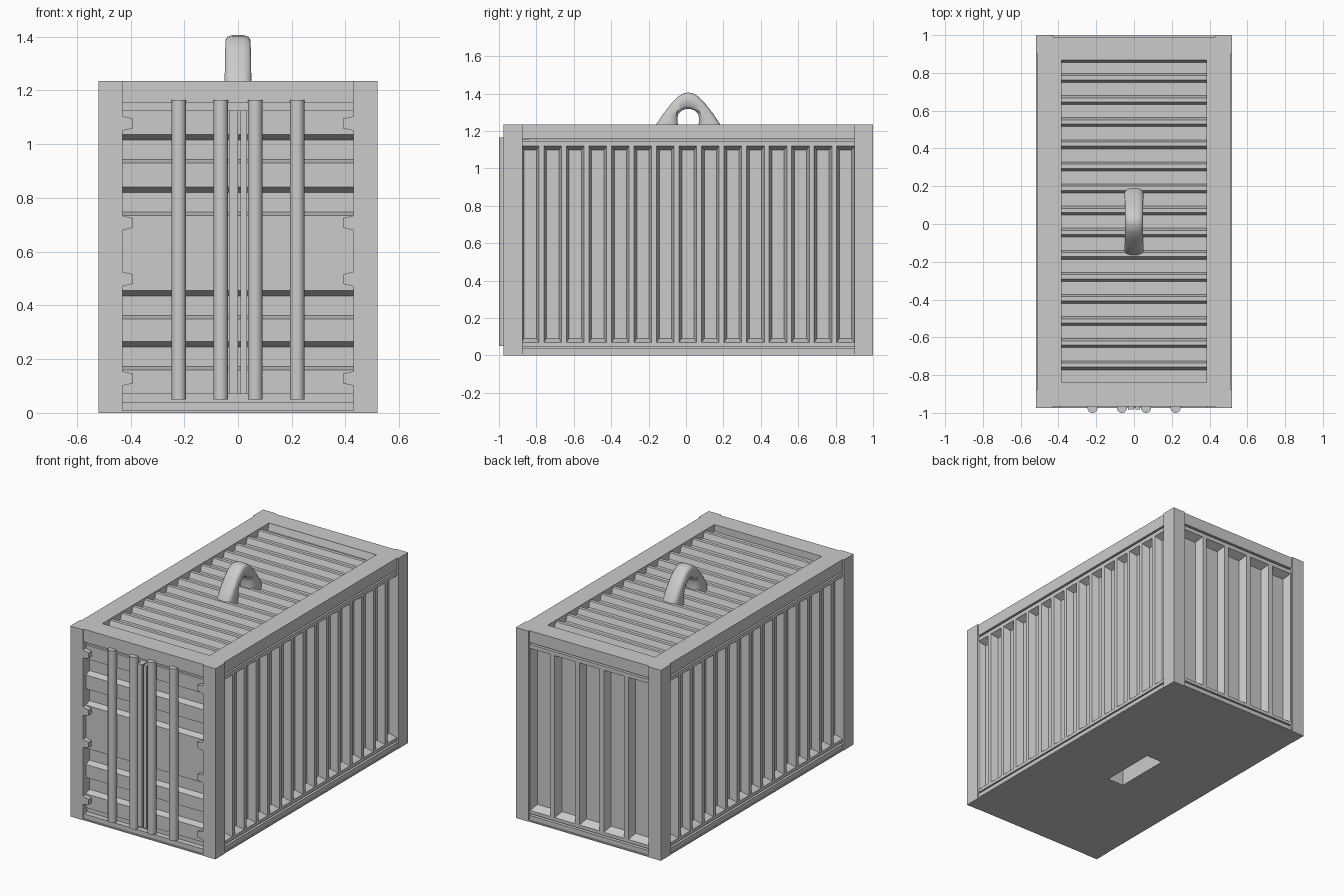
import bpy, bmesh, math
from mathutils import Vector

cube = bpy.data.objects.get("Cube")
if cube:
    bpy.data.objects.remove(cube, do_unlink=True)

GREY = (0.6, 0.6, 0.6, 1)
mat = bpy.data.materials.new("steel_grey")
mat.use_nodes = True
mat.diffuse_color = GREY
mat.node_tree.nodes["Principled BSDF"].inputs["Base Color"].default_value = GREY


def finish(name, bm):
    mesh = bpy.data.meshes.new(name)
    bm.to_mesh(mesh)
    bm.free()
    mesh.materials.append(mat)
    obj = bpy.data.objects.new(name, mesh)
    bpy.context.collection.objects.link(obj)
    return obj


def smooth(obj, angle):
    bpy.ops.object.select_all(action="DESELECT")
    obj.select_set(True)
    bpy.context.view_layer.objects.active = obj
    bpy.ops.object.shade_smooth_by_angle(angle=math.radians(angle))


def box(name, xs, ys, zs):
    bm = bmesh.new()
    bmesh.ops.create_cube(bm, size=1)
    for v in bm.verts:
        v.co = [a + (b - a) * (c + 0.5) for (a, b), c in zip((xs, ys, zs), v.co)]
    return finish(name, bm)


def pocket_panel(name, origin, across, length, count, rib, depth, slope):
    """Upright sheet with turned-in edges and a row of tapered pockets."""
    across = Vector(across)
    inward = Vector((0, 0, 1)).cross(across)
    pitch = (length + rib) / count
    us = [-0.01]
    for i in range(count):
        us += [i * pitch, i * pitch + pitch - rib]
    us.append(length + 0.01)
    rows = [(0.049, 0.075), (0.049, 0), (0.07, 0), (1.12, 0), (1.146, 0), (1.146, 0.075)]
    bm = bmesh.new()
    grid = [[bm.verts.new(Vector(origin) + across * u + inward * d + Vector((0, 0, z)))
             for z, d in rows] for u in us]
    pockets = []
    for i in range(len(us) - 1):
        for j in range(len(rows) - 1):
            f = bm.faces.new((grid[i][j], grid[i + 1][j],
                              grid[i + 1][j + 1], grid[i][j + 1]))
            if i % 2 and j == 2:
                pockets.append(f)
    bm.normal_update()
    bmesh.ops.inset_individual(bm, faces=pockets, thickness=slope, depth=-depth)
    # End slopes are a little longer than side slopes
    for f in pockets:
        for v in f.verts:
            v.co.z += 0.007 if v.co.z < 0.6 else -0.007
    return finish(name, bm)


def folded_sheet(name, points, half_width):
    """Sheet made by sweeping a (y, z) profile along x."""
    bm = bmesh.new()
    rows = [[bm.verts.new((x, y, z)) for x in (-half_width, half_width)]
            for y, z in points]
    for a, b in zip(rows, rows[1:]):
        bm.faces.new((a[0], a[1], b[1], b[0]))
    return finish(name, bm)


# Corner posts and the rails between them
for side, sx in (("left", 1), ("right", -1)):
    px = sorted((sx * 0.43, sx * 0.52))
    box(f"front_{side}_post", px, (-0.975, -0.875), (0, 1.235))
    box(f"back_{side}_post", px, (0.9, 1), (0, 1.235))
    box(f"{side}_top_rail", sorted((sx * 0.385, sx * 0.511)), (-0.875, 0.9), (1.158, 1.235))
box("front_top_rail", (-0.43, 0.43), (-0.966, -0.84), (1.153, 1.235))
box("back_top_rail", (-0.43, 0.43), (0.867, 0.991), (1.158, 1.235))

# Floor and inner core with a slot cut up from below
slot = box("slot_cutter", (-0.058, 0.058), (-0.175, 0.195), (-0.1, 0.9))
slot.hide_render = True
slot.hide_viewport = True
slot.display_type = "WIRE"
for part in (box("floor_plate", (-0.518, 0.518), (-0.973, 0.998), (0, 0.008)),
             box("bottom_rails", (-0.511, 0.511), (-0.966, 0.991), (0.004, 0.038)),
             box("inner_core", (-0.44, 0.44), (-0.89, 0.92), (0.02, 1.155))):
    cut = part.modifiers.new("slot", "BOOLEAN")
    cut.operation = "DIFFERENCE"
    cut.object = slot

# Corrugated side and back walls
pocket_panel("left_wall", (0.509, -0.88, 0), (0, 1, 0), 1.78, 15, 0.026, 0.045, 0.021)
pocket_panel("right_wall", (-0.509, 0.9, 0), (0, -1, 0), 1.78, 15, 0.026, 0.045, 0.021)
pocket_panel("back_wall", (0.425, 0.989, 0), (-1, 0, 0), 0.85, 5, 0.03, 0.05, 0.025)

# Corrugated roof: low troughs between narrow ribs
LOW, HIGH = 1.19, 1.226
roof = [(-0.85, LOW)]
for i in range(14):
    y = -0.772 + i * 0.117
    roof += [(y, LOW), (y + 0.014, HIGH), (y + 0.036, HIGH), (y + 0.048, LOW)]
roof += [(0.855, LOW), (0.868, 1.235)]
folded_sheet("roof", roof, 0.386)

# Doors: one sheet with four horizontal troughs
door = [(-0.93, 0.03), (-0.93, 0.07), (-0.945, 0.07)]
for z in (0.16, 0.35, 0.735, 0.93):
    door += [(-0.945, z), (-0.905, z + 0.013), (-0.905, z + 0.085), (-0.945, z + 0.106)]
door += [(-0.945, 1.125), (-0.93, 1.125), (-0.93, 1.17)]
folded_sheet("doors", door, 0.435)

# Tapered hinge tabs reaching from the posts over both door edges
for side, sx in (("left", 1), ("right", -1)):
    for n, z in enumerate((0.128, 0.498, 0.707, 1.077)):
        tab = box(f"{side}_hinge_{n + 1}", sorted((sx * 0.39, sx * 0.43)),
                  (-0.975, -0.93), (z - 0.027, z + 0.027))
        for v in tab.data.vertices:
            if abs(v.co.x) < 0.4:
                v.co.z = z + (v.co.z - z) * 0.65

# Seal strips where the doors meet
box("right_door_seal", (-0.033, 0), (-0.982, -0.89), (0.07, 1.125))
box("left_door_seal", (0.009, 0.033), (-0.982, -0.89), (0.07, 1.125))

# Locking bars
for n, x in enumerate((-0.22, -0.064, 0.064, 0.22)):
    bm = bmesh.new()
    bmesh.ops.create_cone(bm, cap_ends=True, segments=24, radius1=0.027,
                          radius2=0.027, depth=1.115)
    bmesh.ops.translate(bm, verts=bm.verts, vec=(x, -0.973, 0.6075))
    smooth(finish(f"locking_bar_{n + 1}", bm), 40)

# Carrying loop: rounded section swept between an inner and an outer arch
outer = [(0.195, 1.17), (0.172, 1.235), (0.135, 1.29), (0.09, 1.348),
         (0.055, 1.384), (0.025, 1.402), (0, 1.406)]
inner = [(0.08, 1.17), (0.075, 1.235), (0.071, 1.275), (0.058, 1.303),
         (0.038, 1.322), (0.018, 1.331), (0, 1.333)]
section = [(-0.6, -0.2), (0.6, -0.2), (1, 0.05), (1, 0.75), (0.82, 0.92),
           (0.45, 1), (-0.45, 1), (-0.82, 0.92), (-1, 0.75), (-1, 0.05)]
arch = list(zip(outer, inner))
arch = [((-o[0], o[1]), (-i[0], i[1])) for o, i in arch] + arch[-2::-1]
bm = bmesh.new()
rings = []
for (oy, oz), (iy, iz) in arch:
    half = 0.051 - 0.004 * (oz - 1.17) / 0.23
    rings.append([bm.verts.new((u * half, 0.012 + iy + (oy - iy) * t, iz + (oz - iz) * t))
                  for u, t in section])
for a, b in zip(rings, rings[1:]):
    for k in range(len(section)):
        m = (k + 1) % len(section)
        bm.faces.new((a[k], a[m], b[m], b[k]))
bm.faces.new(rings[0])
bm.faces.new(rings[-1][::-1])
bmesh.ops.recalc_face_normals(bm, faces=bm.faces)
smooth(finish("carrying_loop", bm), 50)
